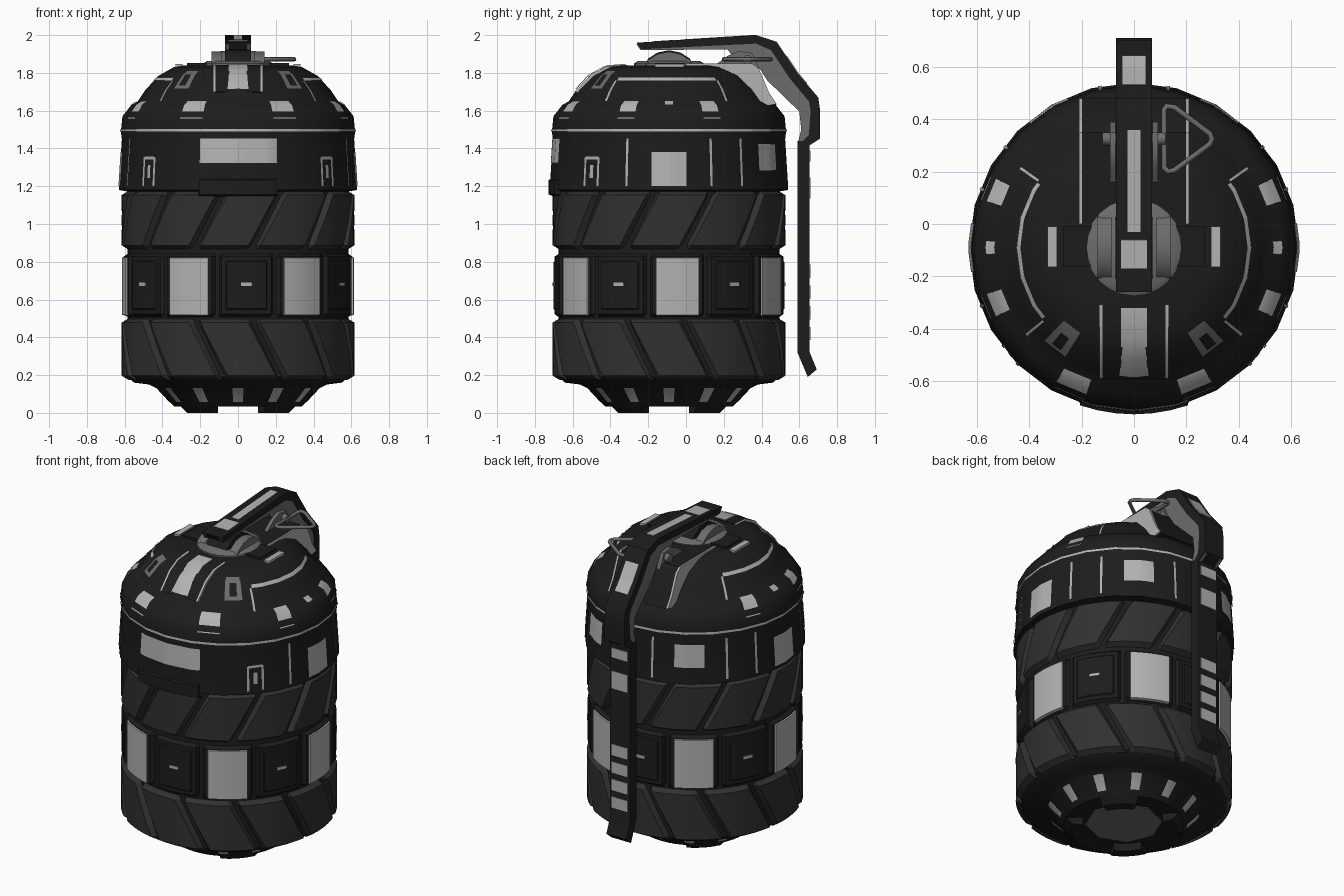
import bpy, bmesh
from math import sin, cos, radians, pi

if "Cube" in bpy.data.objects:
    bpy.data.objects.remove(bpy.data.objects["Cube"])

YC = -0.09          # body axis
SIDES = 24


def material(name, v):
    m = bpy.data.materials.new(name)
    m.diffuse_color = (v, v, v, 1)
    m.use_nodes = True
    m.node_tree.nodes["Principled BSDF"].inputs["Base Color"].default_value = m.diffuse_color
    return m


BLACK, DARK = material("black", 0.012), material("dark", 0.03)
GREY, LIGHT = material("grey", 0.15), material("light", 0.45)


def finish(name, bm, mat, angle=35, recalc=False):
    bmesh.ops.remove_doubles(bm, verts=bm.verts, dist=1e-5)
    if recalc:
        bmesh.ops.recalc_face_normals(bm, faces=bm.faces)
    me = bpy.data.meshes.new(name)
    bm.to_mesh(me)
    bm.free()
    me.polygons.foreach_set("use_smooth", [True] * len(me.polygons))
    me.set_sharp_from_angle(angle=radians(angle))
    me.materials.append(mat)
    ob = bpy.data.objects.new(name, me)
    bpy.context.collection.objects.link(ob)
    return ob


def polar(a, r, z):
    """Angle in degrees, 0 = front, counter-clockwise from above."""
    return (r * sin(radians(a)), YC - r * cos(radians(a)), z)


def facet(r, a):
    """Radius on the flat-sided body at angle a."""
    step = 360 / SIDES
    return r * cos(radians(step / 2)) / cos(radians(a % step - step / 2))


def add_grid(bm, rows):
    vs = [[bm.verts.new(p) for p in row] for row in rows]
    for A, B in zip(vs, vs[1:]):
        for i in range(len(A) - 1):
            bm.faces.new((A[i], B[i], B[i + 1], A[i + 1]))


def add_patch(bm, prof, a0, a1, lift=0.004):
    """Thin skin following the faceted body along a profile."""
    n = max(1, round((a1 - a0) / 2.5))
    angs = [a0 + (a1 - a0) * i / n for i in range(n + 1)]
    add_grid(bm, [[polar(a, facet(r, a) + lift, z + lift * 0.6) for r, z in prof] for a in angs])


def add_pad(bm, a0, a1, z0, z1, r0, r1, shear=0, bev=0.022):
    """Raised pad with sloped borders; shear slants it around the body."""
    da = bev / r1 * 57.3
    n = 6
    us = [a0] + [a0 + da + (a1 - a0 - 2 * da) * i / n for i in range(n + 1)] + [a1]
    zs = [z0, z0 + bev] + [z0 + (z1 - z0) * k / 4 for k in (1, 2, 3)] + [z1 - bev, z1]
    add_grid(bm, [[polar(a + shear * (z - z0) / (z1 - z0),
                         r0 if a in (a0, a1) or z in (z0, z1) else r1, z)
                   for z in zs] for a in us])


def add_prism(bm, pts, x0, x1):
    """Extrude a (y, z) outline from x0 to x1."""
    A = [bm.verts.new((x0, y, z)) for y, z in pts]
    B = [bm.verts.new((x1, y, z)) for y, z in pts]
    bm.faces.new(A)
    bm.faces.new(B[::-1])
    for i in range(len(pts)):
        j = (i + 1) % len(pts)
        bm.faces.new((A[i], B[i], B[j], A[j]))


def prism(name, pts, spans, mat):
    bm = bmesh.new()
    for x0, x1 in spans:
        add_prism(bm, pts, x0, x1)
    return finish(name, bm, mat, recalc=True)


def lathe(name, prof, mat, sides=SIDES):
    bm = bmesh.new()
    add_grid(bm, [[polar(360 * i / sides, r, z) for r, z in prof] for i in range(sides + 1)])
    bmesh.ops.dissolve_degenerate(bm, dist=1e-6, edges=bm.edges)
    return finish(name, bm, mat)


def mirrored(spans):
    return spans + [(-b, -a) for a, b in spans]


# Main shells
lathe("body_core", [(0, .05), (.25, .05), (.34, .035), (.43, .13), (.47, .15), (.55, .16),
                    (.585, .19), (.585, 1.2), (0, 1.2)], BLACK, 48)
CAP = [(.57, 1.17), (.63, 1.18), (.63, 1.21), (.615, 1.45), (.62, 1.49), (.612, 1.57),
       (.565, 1.63), (.53, 1.65), (.49, 1.71), (.42, 1.785), (.34, 1.83), (.29, 1.84), (0, 1.84)]
lathe("cap", CAP, BLACK)

# Slanted tread bands and the belt of square pads between them
for name, z0, z1, shear in (("upper_tread", .865, 1.175, 16), ("lower_tread", .175, .5, -16)):
    bm = bmesh.new()
    for i in range(12):
        add_pad(bm, 30 * i - 14 - shear / 2, 30 * i + 14 - shear / 2, z0, z1, .58, .616, shear)
    finish(name, bm, DARK, 25)
bm, light = bmesh.new(), bmesh.new()
for i in range(12):
    c = 4.3 + 30 * i
    add_pad(bm, c - 14.3, c + 14.3, .505, .845, .58, .606, bev=.018)
    if i % 2:
        add_pad(light, c - 11, c + 11, .515, .825, .6, .614, bev=.004)
    else:
        add_pad(bm, c - 11, c + 11, .54, .81, .6, .612, bev=.012)
        add_pad(light, c - 3, c + 3, .67, .692, .606, .616, bev=.003)
finish("belt_pads", bm, BLACK, 25)
finish("belt_panels", light, LIGHT)

# Light inlays on the cap
CHAMFER = [(.612, 1.555), (.565, 1.63), (.53, 1.65)]
bm = bmesh.new()


def wall(z0, z1):
    f = lambda z: .63 - .015 * (z - 1.21) / .24
    return [(f(z0), z0), (f(z1), z1)]


add_patch(bm, wall(1.32, 1.45), -19, 19.5)
add_patch(bm, [(.62, 1.487), (.619, 1.5)], 0, 360)
for s in (1, -1):
    def both(prof, c, h):
        add_patch(bm, prof, s * c - h, s * c + h)
    both(wall(1.2, 1.38), 90, 8.5)
    both(wall(1.28, 1.42), 148, 8)
    for e in (69, 111, 128, 168):
        both(wall(1.2, 1.45), e, .6)
    for c, h in ((24, 6), (68, 4.5), (112, 4.5)):
        both(CHAMFER, c, h)
    both([(.565, 1.63), (.53, 1.65)], 90, 2.5)
    both([(.445, 1.758), (.43, 1.774)], 88, 36)
    for c in (51, 125):
        both([(.53, 1.65), (.49, 1.71), (.445, 1.758)], c, .7)
    for c in (45, 53):                       # latch outlines low on the wall
        both(wall(1.2, 1.35), c, .6)
    both(wall(1.34, 1.355), 49, 4)
    both(wall(1.24, 1.31), 49, 1)
# front strip over the shoulder, lower rim marks
add_patch(bm, [(.49, 1.71), (.42, 1.785), (.34, 1.83), (.27, 1.84)], -6.5, 6.5, .008)
for c in range(0, 360, 30):
    add_patch(bm, [(.36, .055), (.43, .13), (.46, .145)], c - 4, c + 4, .006)
finish("light_inlays", bm, LIGHT)

# Slots on the front shoulder
bm, bd = bmesh.new(), bmesh.new()
for c in (38, -38):
    add_patch(bm, [(.49, 1.71), (.42, 1.785), (.38, 1.81)], c - 6, c + 6, .006)
    add_patch(bd, [(.475, 1.727), (.42, 1.785)], c - 2.5, c + 2.5, .011)
finish("shoulder_slots", bm, GREY)
finish("slot_holes", bd, BLACK)

# Front tab at the cap's lower edge
bm = bmesh.new()
add_pad(bm, -20, 20, 1.145, 1.245, .61, .637, bev=.012)
finish("front_tab", bm, BLACK)

# Base plate and four feet
lathe("base_plate", [(0, .045), (.22, .045), (.22, .06)], GREY, 8)
bm = bmesh.new()
for c in (45, 135, 225, 315):
    foot = [(.24, .06), (.24, 0), (.3, 0), (.345, .04), (.345, .07)]
    angs = [c - 19 + 38 * i / 4 for i in range(5)]
    add_grid(bm, [[polar(a, r, z) for r, z in foot + foot[:1]] for a in angs])
    for a in (angs[0], angs[-1]):
        bm.faces.new([bm.verts.new(polar(a, r, z)) for r, z in foot])
finish("feet", bm, BLACK, recalc=True)

# Raised rear channel with edge lines, and front raised panel
CHANNEL = [(0, 1.8), (0, 1.845), (.35, 1.845), (.385, 1.82), (.44, 1.69), (.48, 1.63), (.3, 1.6)]
prism("rear_channel", CHANNEL, [(-.2, .2)], BLACK)
prism("channel_trim", [(y, z + .005) for y, z in CHANNEL], mirrored([(.198, .21)]), LIGHT)
FRONT = [(-.31, 1.8), (-.31, 1.843), (-.42, 1.835), (-.5, 1.795), (-.59, 1.7), (-.5, 1.68)]
prism("front_panel", FRONT, [(-.12, .12)], BLACK)
prism("front_panel_trim", FRONT, mirrored([(.12, .132)]), LIGHT)
prism("front_panel_stripe", [(-.32, 1.8), (-.32, 1.848), (-.42, 1.84), (-.52, 1.78), (-.5, 1.7)],
      [(-.05, .05)], LIGHT)

# Central knob: disc, cheeks, core and side wings
lathe("knob_disc", [(.185, 1.83), (.185, 1.85), (.165, 1.862), (0, 1.862)], GREY, 24)
KNOB = [(-.215, 1.84), (-.2, 1.868), (-.15, 1.9), (-.09, 1.912), (-.03, 1.9), (.02, 1.868), (.035, 1.84)]
prism("knob_cheeks", KNOB, mirrored([(.085, .14)]), GREY)
prism("knob_core", [(y, z + .008) for y, z in KNOB], [(-.07, .07)], BLACK)
prism("knob_wings", [(-.165, 1.83), (-.165, 1.853), (-.01, 1.853), (-.01, 1.83)],
      mirrored([(.14, .27)]), BLACK)
prism("wing_marks", [(-.165, 1.83), (-.165, 1.846), (-.01, 1.846), (-.01, 1.83)],
      mirrored([(.295, .33)]), LIGHT)

# Lever: channel-shaped head (cover plate and cheeks) and long strap
OUTER = [(-.26, 1.96), (.37, 2.0), (.48, 1.965), (.59, 1.8), (.7, 1.67), (.71, 1.6), (.71, 1.455), (.655, 1.42)]
COVER_IN = [(.6, 1.42), (.65, 1.47), (.66, 1.6), (.65, 1.65), (.55, 1.77), (.45, 1.92), (.37, 1.955), (-.24, 1.925)]
CHEEK_IN = [(.59, 1.42), (.61, 1.5), (.6, 1.595), (.43, 1.76), (.385, 1.83), (.28, 1.84),
            (.22, 1.925), (-.24, 1.92)]
prism("lever_cover", OUTER + COVER_IN, [(-.069, .069)], BLACK)
prism("lever_cheeks", [(y - .004, z - .006) for y, z in OUTER] + CHEEK_IN, mirrored([(.048, .066)]), GREY)
prism("lever_strap", [(.655, 1.44), (.655, .32), (.692, .23), (.645, .19), (.59, .32), (.59, 1.44)],
      [(-.069, .069)], BLACK)


# Light stripes laid on the lever's outer face
def stripe(bm, p, q, w):
    (y0, z0), (y1, z1) = p, q
    L = ((y1 - y0) ** 2 + (z1 - z0) ** 2) ** .5
    ny, nz = -(z1 - z0) / L * .004, (y1 - y0) / L * .004
    add_prism(bm, [(y0 - ny, z0 - nz), (y0 + ny, z0 + nz), (y1 + ny, z1 + nz), (y1 - ny, z1 - nz)], -w, w)


bm = bmesh.new()
stripe(bm, (-.03, 1.9726), (.36, 1.997), .025)
stripe(bm, (-.17, 1.9637), (-.06, 1.9707), .05)
stripe(bm, (.53, 1.89), (.59, 1.8), .045)
stripe(bm, (.59, 1.8), (.64, 1.741), .045)
for z, h in ((1.36, .03), (1.19, .055), (.75, .035), (.64, .035), (.53, .035), (.42, .035)):
    stripe(bm, (.655, z + h), (.655, z - h), .055)
finish("lever_stripes", bm, LIGHT, recalc=True)

# Hinge ears, hinge pin and triangular pull ring
prism("hinge_ears", [(.14, 1.83), (.22, 1.89), (.28, 1.915), (.35, 1.905), (.39, 1.82)],
      mirrored([(.07, .092)]), GREY)
HINGE = [(.325 + .025 * cos(i * pi / 6), 1.87 + .025 * sin(i * pi / 6)) for i in range(12)]
prism("hinge_pin", HINGE, [(-.12, .12)], GREY)
cu = bpy.data.curves.new("pull_ring", "CURVE")
cu.dimensions = "3D"
cu.bevel_depth, cu.bevel_resolution = .011, 2
ring = [(.115, .435), (.125, .45), (.155, .445), (.29, .345), (.298, .325), (.29, .305),
        (.155, .205), (.13, .2), (.115, .215)]
sp = cu.splines.new("POLY")
sp.points.add(len(ring) - 1)
for pt, (x, y) in zip(sp.points, ring):
    pt.co = (x, y, 1.872, 1)
sp.use_cyclic_u = True
cu.materials.append(GREY)
bpy.context.collection.objects.link(bpy.data.objects.new("pull_ring", cu))
